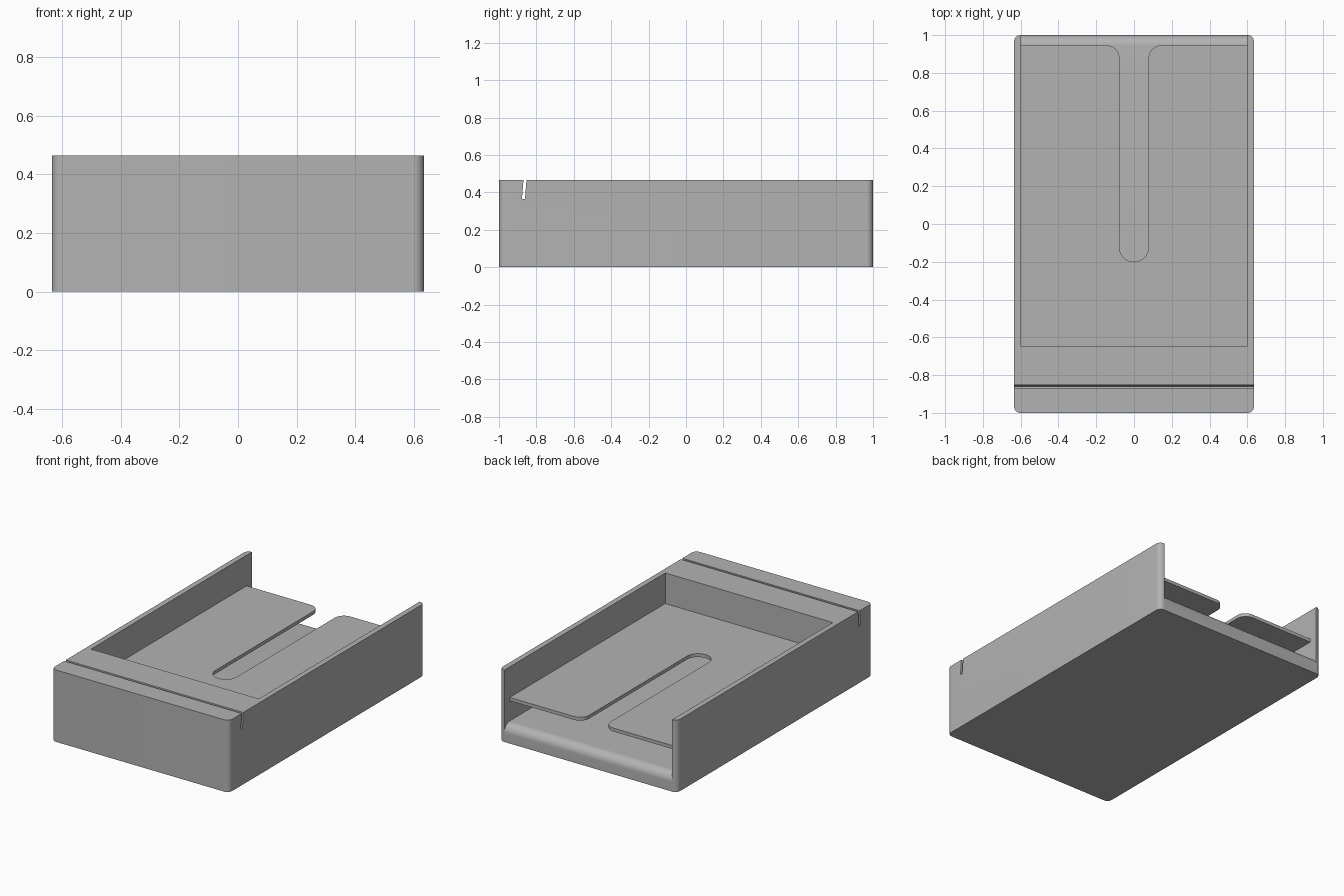
import bpy, bmesh, math

cube = bpy.data.objects.get("Cube")
if cube:
    bpy.data.objects.remove(cube, do_unlink=True)

# Main dimensions
HALF_X, INNER_X, HEIGHT = 0.635, 0.6, 0.465
FLOOR, LIP = 0.115, 0.055
POCKET_FRONT = -0.645
SHELF_TOP, SHELF_THICK, SHELF_BACK = 0.267, 0.022, 0.945

grey = bpy.data.materials.new("plain grey")
grey.use_nodes = True
grey.diffuse_color = (0.45, 0.45, 0.45, 1)
grey.node_tree.nodes["Principled BSDF"].inputs["Base Color"].default_value = grey.diffuse_color


def arc(cx, cy, r, start, end, steps=10):
    angles = [math.radians(start + (end - start) * i / steps) for i in range(steps + 1)]
    return [(cx + r * math.cos(a), cy + r * math.sin(a)) for a in angles]


def prism(name, outline, low, high, axis="z"):
    """Extrude a flat outline: (x, y) along z, or (y, z) along x."""
    bm = bmesh.new()
    place = (lambda a, b: (a, b, low)) if axis == "z" else (lambda a, b: (low, a, b))
    face = bm.faces.new([bm.verts.new(place(a, b)) for a, b in outline])
    side = bmesh.ops.extrude_face_region(bm, geom=[face])["geom"]
    move = (0, 0, high - low) if axis == "z" else (high - low, 0, 0)
    bmesh.ops.translate(bm, vec=move, verts=[v for v in side if isinstance(v, bmesh.types.BMVert)])
    bmesh.ops.recalc_face_normals(bm, faces=bm.faces)
    mesh = bpy.data.meshes.new(name)
    bm.to_mesh(mesh)
    bm.free()
    mesh.materials.append(grey)
    obj = bpy.data.objects.new(name, mesh)
    bpy.context.collection.objects.link(obj)
    return obj


def activate(obj):
    bpy.ops.object.select_all(action="DESELECT")
    obj.select_set(True)
    bpy.context.view_layer.objects.active = obj


def cut(obj, cutter):
    cutter.hide_render = True
    mod = obj.modifiers.new("cut", "BOOLEAN")
    mod.operation, mod.solver, mod.object = "DIFFERENCE", "EXACT", cutter
    activate(obj)
    bpy.ops.object.modifier_apply(modifier=mod.name)
    bpy.data.objects.remove(cutter, do_unlink=True)


# Tray body with rounded upright corners
r = 0.034
cx, cy = HALF_X - r, 1 - r
footprint = (arc(cx, cy, r, 0, 90) + arc(-cx, cy, r, 90, 180)
             + arc(-cx, -cy, r, 180, 270) + arc(cx, -cy, r, 270, 360))
body = prism("tray_body", footprint, 0, HEIGHT)

# Open pocket, with the rear edge of its floor rounded over
pocket = ([(POCKET_FRONT, FLOOR)] + arc(1 - LIP, FLOOR - LIP, LIP, 90, 0)
          + [(1.1, FLOOR - LIP), (1.1, 0.6), (POCKET_FRONT, 0.6)])
cut(body, prism("pocket_cutter", pocket, -INNER_X, INNER_X, "x"))

# Leaning card groove across the front block
groove = [(-0.877, 0.365), (-0.861, 0.365), (-0.853, HEIGHT), (-0.852, 0.48),
          (-0.868, 0.48), (-0.869, HEIGHT)]
cut(body, prism("groove_cutter", groove, -0.8, 0.8, "x"))

# Thin shelf with a finger slot open to the rear
slot, flare, slot_end = 0.077, 0.065, -0.2
edge = INNER_X + 0.005
right_half = arc(slot + flare, SHELF_BACK - flare, flare, 90, 180)
left_half = [(-x, y) for x, y in reversed(right_half)]
shelf_outline = ([(edge, POCKET_FRONT - 0.005), (edge, SHELF_BACK)] + right_half
                 + arc(0, slot_end + slot, slot, 0, -180, 20) + left_half
                 + [(-edge, SHELF_BACK), (-edge, POCKET_FRONT - 0.005)])
shelf = prism("slotted_shelf", shelf_outline, SHELF_TOP - SHELF_THICK, SHELF_TOP)

for obj in (body, shelf):
    activate(obj)
    bpy.ops.object.shade_smooth_by_angle(angle=math.radians(30))
